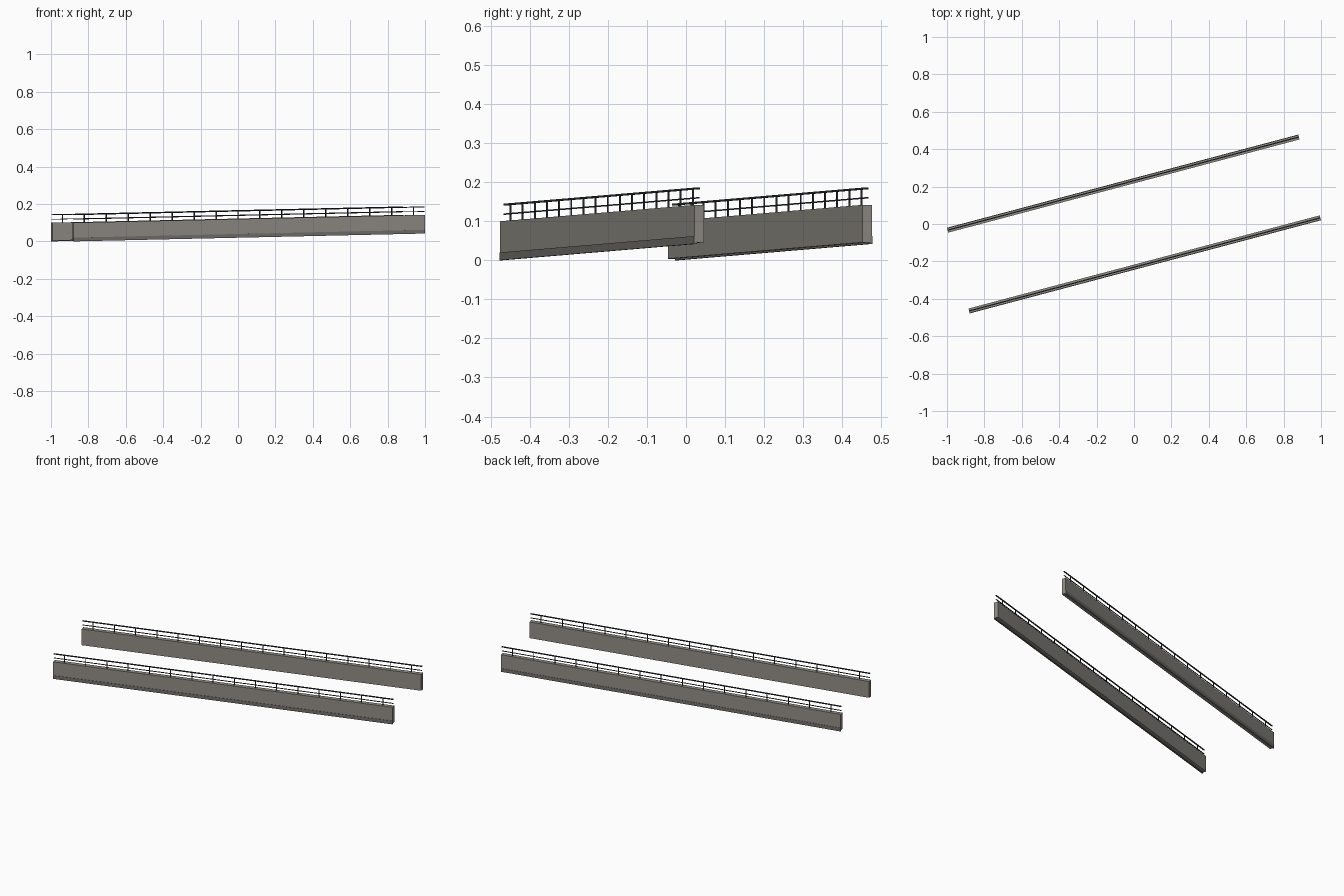
import bpy, bmesh, math
from mathutils import Matrix, Vector

if "Cube" in bpy.data.objects:
    bpy.data.objects.remove(bpy.data.objects["Cube"])

ANGLE = math.atan2(0.498, 1.878)   # plan rotation of the bridge
LENGTH = 1.943
RISE = 0.042                       # climb over the full length
OUTER, WIDTH = 0.237, 0.027
POSTS = 16
ROT = Matrix.Rotation(ANGLE, 4, 'Z')


def material(name, rgb):
    m = bpy.data.materials.new(name)
    m.diffuse_color = (*rgb, 1)
    m.use_nodes = True
    m.node_tree.nodes["Principled BSDF"].inputs["Base Color"].default_value = m.diffuse_color
    return m


concrete = material("concrete", (0.28, 0.265, 0.235))
dark_concrete = material("dark_concrete", (0.17, 0.16, 0.145))
steel = material("steel", (0.03, 0.035, 0.04))


def boxes(name, items, mat):
    """Boxes given as (u0, u1, v0, v1, z0, z1), sheared to the slope and turned in plan."""
    bm = bmesh.new()
    for u0, u1, v0, v1, z0, z1 in items:
        size = Matrix.Diagonal((u1 - u0, v1 - v0, z1 - z0, 1))
        mid = Vector(((u0 + u1) / 2, (v0 + v1) / 2, (z0 + z1) / 2))
        bmesh.ops.create_cube(bm, size=1, matrix=Matrix.Translation(mid) @ size)
    for v in bm.verts:
        v.co.z += RISE * (v.co.x / LENGTH + 0.5)
    bm.transform(ROT)
    mesh = bpy.data.meshes.new(name)
    bm.to_mesh(mesh)
    bm.free()
    mesh.materials.append(mat)
    obj = bpy.data.objects.new(name, mesh)
    bpy.context.collection.objects.link(obj)


H = LENGTH / 2
for side, s in (("back", 1), ("front", -1)):
    def across(a, b):
        return tuple(sorted((s * a, s * b)))

    centre = s * (OUTER - WIDTH / 2)
    # parapet wall
    boxes(side + "_parapet", [(-H, H, *across(OUTER - WIDTH, OUTER - 0.002), 0.004, 0.1)], concrete)
    # drip band along the outer foot
    boxes(side + "_drip_band", [(-H, H, *across(OUTER - 0.008, OUTER), 0.0, 0.02)], dark_concrete)
    # handrail and middle rail
    boxes(side + "_handrail", [(-H, H, centre - 0.003, centre + 0.003, 0.14, 0.145)], steel)
    boxes(side + "_middle_rail", [(-H, H, centre - 0.0018, centre + 0.0018, 0.1165, 0.12)], steel)
    # evenly spaced posts
    step = LENGTH / POSTS
    boxes(side + "_posts", [
        (-H + (i + 0.5) * step - 0.002, -H + (i + 0.5) * step + 0.002,
         centre - 0.002, centre + 0.002, 0.098, 0.142) for i in range(POSTS)], steel)
